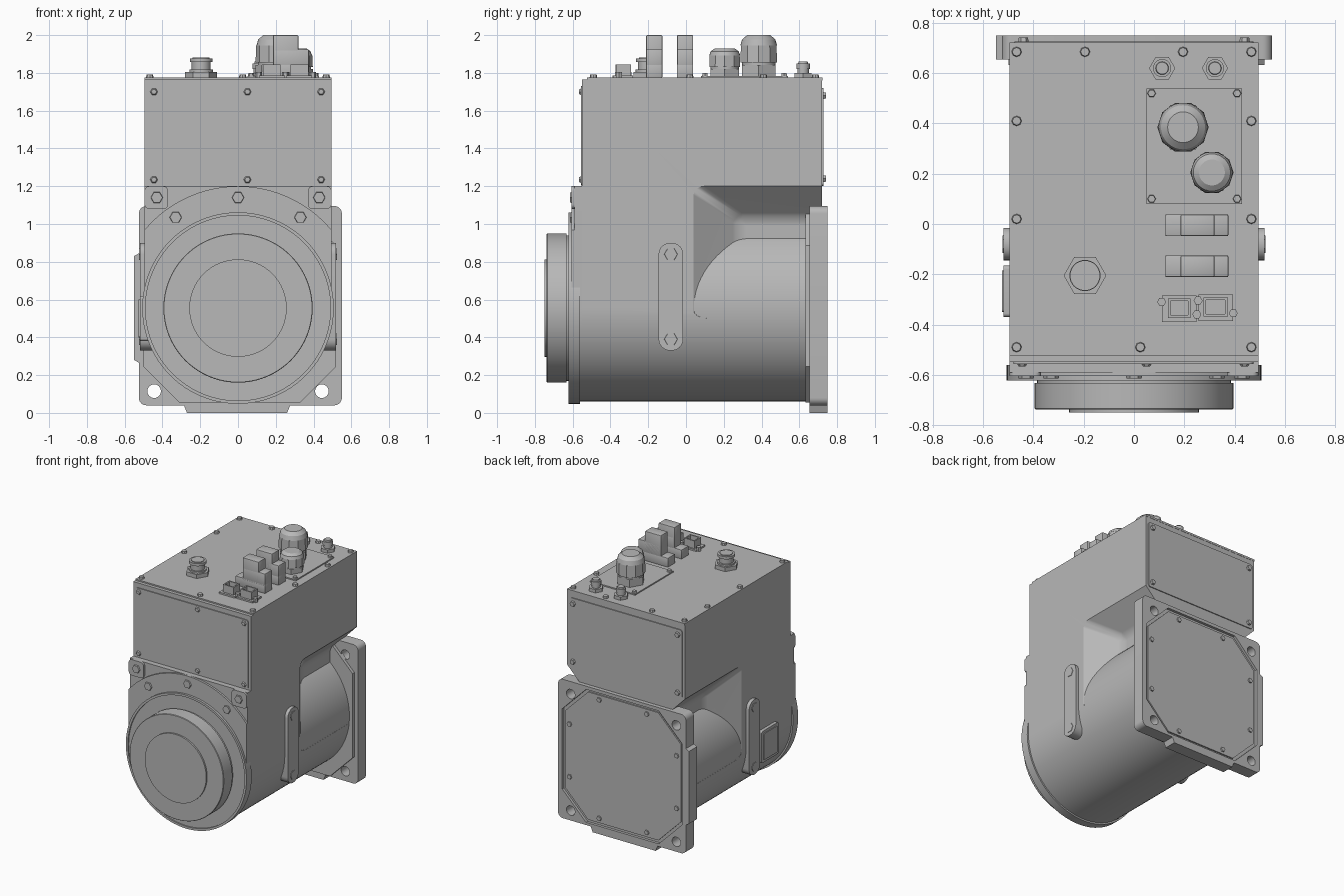
import bpy, bmesh, math
from mathutils import Vector

default = bpy.data.objects.get("Cube")
if default:
    bpy.data.objects.remove(default)

grey = bpy.data.materials.new("machine grey")
grey.use_nodes = True
grey.diffuse_color = (0.48, 0.48, 0.48, 1)
grey.node_tree.nodes["Principled BSDF"].inputs["Base Color"].default_value = grey.diffuse_color

parts = []
AXIS_Z = 0.555      # height of the drive axis
R = 0.495           # housing radius and half width
LID = 1.775         # top of the lid


def place(axis, a, b, t):
    return Vector({"x": (t, a, b), "y": (a, t, b), "z": (a, b, t)}[axis])


def finish(name, bm, bevel=0, segments=2):
    bmesh.ops.recalc_face_normals(bm, faces=bm.faces)
    if bevel:
        bmesh.ops.bevel(bm, geom=bm.edges[:], offset=bevel, segments=segments,
                        profile=0.5, affect="EDGES", clamp_overlap=True)
    mesh = bpy.data.meshes.new(name)
    bm.to_mesh(mesh)
    bm.free()
    mesh.materials.append(grey)
    obj = bpy.data.objects.new(name, mesh)
    bpy.context.collection.objects.link(obj)
    parts.append(obj)
    return obj


def add_prism(bm, axis, low, high, t0, t1):
    """Skin two matching outlines at two depths."""
    a = [bm.verts.new(place(axis, *p, t0)) for p in low]
    b = [bm.verts.new(place(axis, *p, t1)) for p in high]
    bm.faces.new(a)
    bm.faces.new(b)
    for i in range(len(a)):
        j = (i + 1) % len(a)
        bm.faces.new((a[i], a[j], b[j], b[i]))


def prism(name, axis, outline, t0, t1, bevel=0):
    bm = bmesh.new()
    add_prism(bm, axis, outline, outline, t0, t1)
    return finish(name, bm, bevel)


def box(name, x0, x1, y0, y1, z0, z1, bevel=0):
    return prism(name, "z", [(x0, y0), (x1, y0), (x1, y1), (x0, y1)], z0, z1, bevel)


def arc(ca, cb, r, start, end, n):
    angles = [math.radians(start + (end - start) * i / n) for i in range(n + 1)]
    return [(ca + r * math.cos(t), cb + r * math.sin(t)) for t in angles]


def circle(ca, cb, r, n=64):
    return arc(ca, cb, r, 0, 360, n)[:-1]


def rounded(a0, a1, b0, b1, r, n=6):
    return (arc(a1 - r, b1 - r, r, 0, 90, n) + arc(a0 + r, b1 - r, r, 90, 180, n)
            + arc(a0 + r, b0 + r, r, 180, 270, n) + arc(a1 - r, b0 + r, r, 270, 360, n))


def octagon(h, c):
    pts = [(h, c - h), (h, h - c), (h - c, h), (c - h, h),
           (-h, h - c), (-h, c - h), (c - h, -h), (h - c, -h)]
    return [(a + 0.01, b + AXIS_Z + 0.01) for a, b in pts]


def stack(name, axis, a, b, t, layers):
    """Stacked rings: (bottom radius, top radius, height, sides)."""
    bm = bmesh.new()
    for r0, r1, h, n in layers:
        add_prism(bm, axis, circle(a, b, r0, n), circle(a, b, r1, n), t, t + h)
        t += h
    return finish(name, bm)


def cut(obj, *cutters):
    for c in cutters:
        mod = obj.modifiers.new("cut", "BOOLEAN")
        mod.operation, mod.solver, mod.object = "DIFFERENCE", "EXACT", c
    bpy.context.view_layer.update()
    graph = bpy.context.evaluated_depsgraph_get()
    mesh = bpy.data.meshes.new_from_object(obj.evaluated_get(graph))
    obj.modifiers.clear()
    obj.data = mesh
    for c in cutters:
        parts.remove(c)
        bpy.data.objects.remove(c)


# Main housing: round below, square above, with a sloped recess on each rear side
belly = arc(0, AXIS_Z, R, 180, 360, 48)
body = prism("housing", "y", belly + [(R, LID - 0.01), (-R, LID - 0.01)], -0.55, 0.72)
recesses = []
for s in (1, -1):
    bm = bmesh.new()
    add_prism(bm, "x", [(0.28, 0.5), (0.85, 0.5), (0.85, 1.03), (0.28, 1.03)],
              [(-0.04, 0.5), (0.85, 0.5), (0.85, 1.257), (-0.04, 1.257)], s * 0.33, s * 0.55)
    recesses.append(finish("recess_cutter", bm, 0.04, 4))
cut(body, *recesses)
body.modifiers.new("even shading", "WEIGHTED_NORMAL").keep_sharp = True
prism("motor_barrel", "y", circle(0, AXIS_Z, R - 0.001, 96), -0.54, 0.7)

# Front end: bearing housing, arched plate, corner lugs and bolts
prism("front_housing", "y", belly + [(R, 1.2), (-R, 1.2)], -0.59, -0.54)
side = math.degrees(math.acos(R / 0.645))
prism("arched_plate", "y", belly + arc(0, AXIS_Z, 0.645, side, 180 - side, 32), -0.605, -0.58)
for s in (1, -1):
    a, b = sorted((s * 0.37, s * R))
    prism("corner_lug", "y", rounded(a, b, 1.08, 1.2, 0.025), -0.605, -0.58)
for x, z in ((0, 1.14), (0.33, 1.035), (-0.33, 1.035), (0.43, 1.14), (-0.43, 1.14)):
    stack("front_bolt", "y", x, z, -0.615, [(0.03, 0.035, 0.02, 6)])
ring = prism("front_ring", "y", circle(0, AXIS_Z, 0.507, 96), -0.622, -0.56)
cut(ring, prism("ring_cutter", "y", circle(0, AXIS_Z, 0.49, 96), -0.7, -0.612))
stack("output_disc", "y", 0, AXIS_Z, -0.738,
      [(0.392, 0.395, 0.004, 96), (0.395, 0.395, 0.102, 96), (0.385, 0.385, 0.03, 96)])
prism("output_hub", "y", circle(0, AXIS_Z, 0.258, 64), -0.75, -0.72)

# Front and rear access covers with screws
prism("front_cover", "y", rounded(-0.48, 0.475, 1.205, 1.73, 0.02), -0.557, -0.54)
prism("rear_cover", "y", rounded(-0.475, 0.475, 1.2, 1.72, 0.02), 0.71, 0.727)
for x in (-0.445, 0.05, 0.44):
    for z in (1.235, 1.7):
        stack("front_cover_screw", "y", x, z, -0.566, [(0.014, 0.022, 0.012, 6)])
for x in (-0.44, 0.44):
    for z in (1.24, 1.68):
        stack("rear_cover_screw", "y", x, z, 0.72, [(0.022, 0.018, 0.022, 6)])

# Rear mounting flange with locating pads, four holes and an octagonal cover
flange = prism("mounting_flange", "y", rounded(-0.525, 0.55, 0.04, 1.095, 0.04), 0.655, 0.75)
cutters = [prism("hole_cutter", "y", circle(x, z, 0.036, 24), 0.6, 0.8)
           for x in (-0.444, 0.444) for z in (0.115, 1.0)]
cutters.append(prism("octagon_cutter", "y", octagon(0.505, 0.2), 0.73, 0.8))
cut(flange, *cutters)
prism("bottom_pad", "y", [(-0.29, 0.05), (-0.27, 0), (0.26, 0), (0.28, 0.05)], 0.655, 0.75)
prism("side_pad", "y", [(-0.515, 0.26), (-0.55, 0.28), (-0.55, 0.83), (-0.515, 0.85)], 0.655, 0.75)
prism("flange_step", "y", octagon(0.51, 0.19), 0.632, 0.67)
prism("rear_octagon_cover", "y", octagon(0.485, 0.19), 0.72, 0.74)
for s in (1, -1):
    for k in (1, -1):
        for x, z in ((0.2 * s, 0.45 * k), (0.45 * s, 0.2 * k)):
            stack("octagon_screw", "y", x + 0.01, z + AXIS_Z + 0.01, 0.735, [(0.02, 0.018, 0.014, 6)])

# Side straps with bolts, and a plate on the right side only
for s in (1, -1):
    prism("side_strap", "x", rounded(-0.145, -0.015, 0.33, 0.9, 0.06), s * 0.44, s * 0.52)
    for z in (0.39, 0.84):
        stack("strap_bolt", "x", -0.08, z, s * 0.515, [(0.038, 0.034, s * 0.008, 6)])
prism("side_plate", "x", rounded(-0.37, -0.165, 0.38, 0.62, 0.015), -0.52, -0.45)
prism("side_plate_panel", "x", rounded(-0.35, -0.185, 0.4, 0.6, 0.01), -0.526, -0.51)

# Lid with edge screws
box("lid", -0.495, 0.495, -0.525, 0.722, LID - 0.015, LID)
spots = [(s * 0.467, y) for s in (1, -1) for y in (0.685, 0.41, 0.02, -0.49)]
for x, y in spots + [(-0.195, 0.685), (0.195, 0.685), (0.025, -0.49)]:
    stack("lid_screw", "z", x, y, LID, [(0.02, 0.017, 0.016, 8)])

# Cable gland plate and its two domed glands
box("gland_plate", 0.05, 0.43, 0.08, 0.54, LID, LID + 0.009)
for x in (0.07, 0.41):
    for y in (0.1, 0.52):
        stack("plate_screw", "z", x, y, LID, [(0.018, 0.015, 0.024, 6)])
for name, x, y, r, h in (("large_gland", 0.195, 0.385, 0.102, 0.225),
                         ("small_gland", 0.31, 0.205, 0.086, 0.155)):
    stack(name, "z", x, y, LID, [
        (r, r, h * 0.3, 6), (r * 0.88, r * 0.88, h * 0.06, 32),
        (r, r * 0.97, h * 0.4, 10), (r * 0.95, r * 0.86, h * 0.14, 32),
        (r * 0.86, r * 0.6, h * 0.1, 32)])

# Air fittings
for x in (0.112, 0.322):
    stack("small_fitting", "z", x, 0.62, LID, [
        (0.052, 0.052, 0.025, 6), (0.03, 0.03, 0.02, 20),
        (0.036, 0.036, 0.03, 20), (0.026, 0.024, 0.01, 20)])
stack("breather", "z", -0.195, -0.205, LID, [
    (0.085, 0.085, 0.03, 6), (0.062, 0.062, 0.012, 32), (0.05, 0.05, 0.04, 32),
    (0.06, 0.06, 0.02, 32), (0.045, 0.045, 0.005, 32)])

# Stepped plug connectors
for y in (-0.005, -0.168):
    box("plug_base", 0.125, 0.375, y - 0.043, y + 0.043, LID, LID + 0.07, 0.004)
    box("plug_shoulder", 0.19, 0.375, y - 0.043, y + 0.043, LID + 0.05, LID + 0.15, 0.006)
    box("plug_tower", 0.185, 0.32, y - 0.043, y + 0.043, LID + 0.05, 2.0, 0.006)
    stack("plug_screw", "z", 0.25, y, 1.99, [(0.028, 0.028, 0.01, 20)])

# Data sockets with flanges and screws
for x, y, w in ((0.18, -0.335, 0.045), (0.325, -0.33, 0.048)):
    box("socket_flange", x - 0.068, x + 0.068, y - 0.055, y + 0.05, LID, LID + 0.012)
    shell = box("socket_shell", x - w, x + w, y - 0.038, y + 0.038, LID, LID + 0.07)
    cut(shell, box("socket_cutter", x - w + 0.01, x + w - 0.01, y - 0.028, y + 0.028, LID + 0.03, 2))
    for s in (1, -1):
        stack("socket_screw", "z", x + s * 0.07, y + s * -0.025, LID, [(0.018, 0.018, 0.03, 6)])

# Smooth curved surfaces, keep hard edges
bpy.ops.object.select_all(action="DESELECT")
for p in parts:
    p.select_set(True)
bpy.context.view_layer.objects.active = body
bpy.ops.object.shade_smooth_by_angle(angle=math.radians(30))
